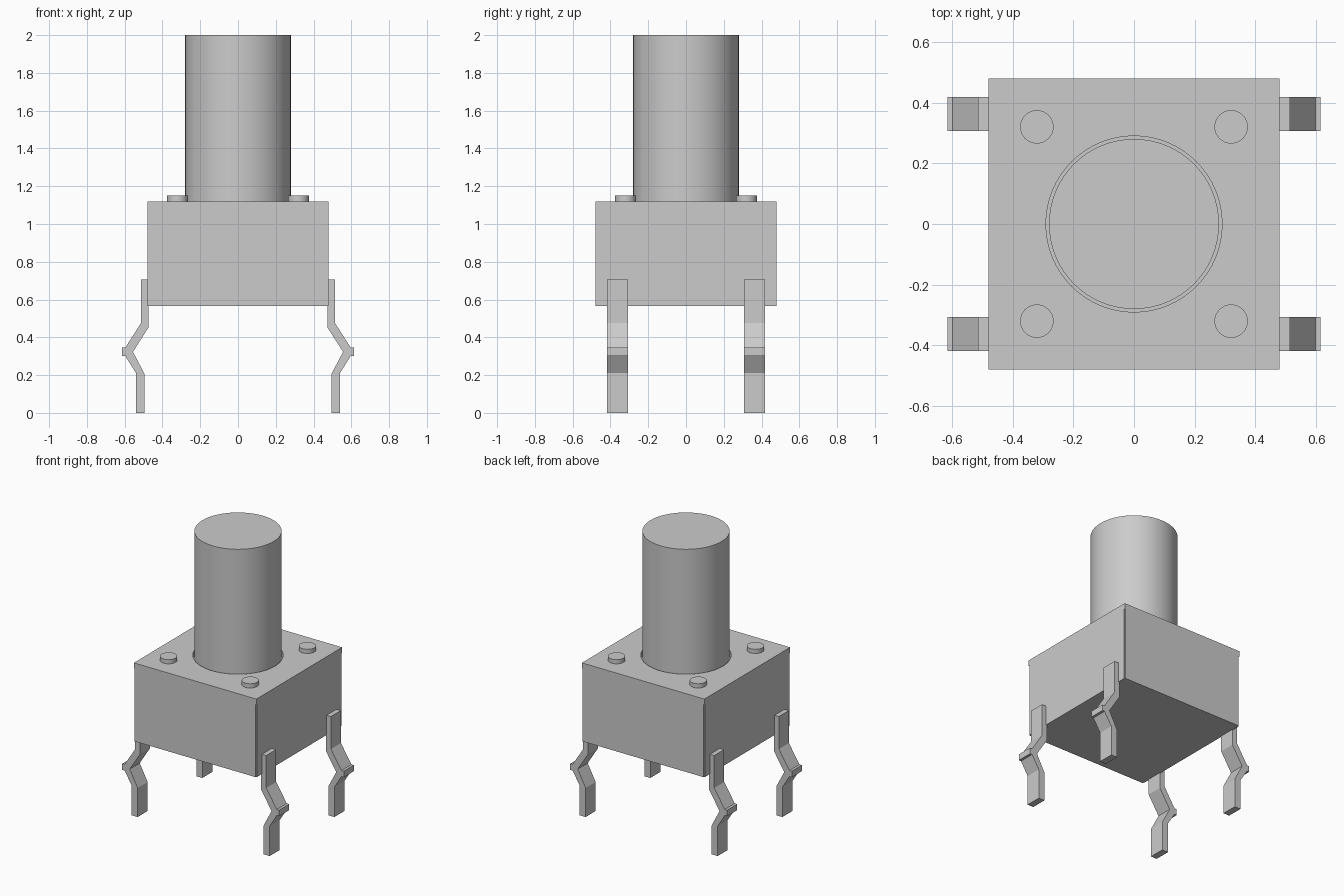
import bpy, bmesh, math

cube = bpy.data.objects.get("Cube")
if cube:
    bpy.data.objects.remove(cube, do_unlink=True)

grey = bpy.data.materials.new("light grey")
grey.use_nodes = True
colour = (0.6, 0.6, 0.6, 1)
grey.diffuse_color = colour
grey.node_tree.nodes["Principled BSDF"].inputs["Base Color"].default_value = colour


def prism(name, points, depth):
    """Extrude a closed outline of 3D points along the depth vector."""
    bm = bmesh.new()
    face = bm.faces.new([bm.verts.new(p) for p in points])
    new = bmesh.ops.extrude_face_region(bm, geom=[face])["geom"]
    bmesh.ops.translate(bm, vec=depth, verts=[v for v in new if isinstance(v, bmesh.types.BMVert)])
    bmesh.ops.recalc_face_normals(bm, faces=bm.faces)
    mesh = bpy.data.meshes.new(name)
    bm.to_mesh(mesh)
    bm.free()
    mesh.materials.append(grey)
    obj = bpy.data.objects.new(name, mesh)
    bpy.context.collection.objects.link(obj)
    return obj


def activate(obj):
    bpy.ops.object.select_all(action="DESELECT")
    obj.select_set(True)
    bpy.context.view_layer.objects.active = obj


def cylinder(name, x, y, radius, low, high, sides):
    ring = [(x + radius * math.cos(math.tau * i / sides),
             y + radius * math.sin(math.tau * i / sides), low) for i in range(sides)]
    obj = prism(name, ring, (0, 0, high - low))
    activate(obj)
    bpy.ops.object.shade_smooth_by_angle(angle=math.radians(30))
    return obj


# Housing, with a fine notch down each corner where the side panels meet
half, notch = 0.48, 0.006
inner = half - notch
outline = []
for sx, sy in ((1, 1), (-1, 1), (-1, -1), (1, -1)):
    corner = [(sx * half, sy * inner), (sx * inner, sy * inner), (sx * inner, sy * half)]
    outline += corner if sx * sy > 0 else corner[::-1]
prism("housing", [(x, y, 0.565) for x, y in outline], (0, 0, 0.515))

# Cover plate with a round opening for the button
cover = prism("cover_plate", [(-half, -half, 1.08), (half, -half, 1.08),
                              (half, half, 1.08), (-half, half, 1.08)], (0, 0, 0.04))
cutter = cylinder("opening_cutter", 0, 0, 0.29, 1, 1.2, 64)
cutter.hide_render = True
cut = cover.modifiers.new("opening", "BOOLEAN")
cut.object = cutter
cut.solver = "EXACT"
activate(cover)
bpy.ops.object.modifier_apply(modifier=cut.name)
bpy.data.objects.remove(cutter, do_unlink=True)

# Tall button
cylinder("button", 0, 0, 0.28, 1.08, 2, 64)

# Bent leg profile in x and z
leg = [(0.474, 0.705), (0.514, 0.705), (0.514, 0.475), (0.597, 0.345), (0.615, 0.345),
       (0.615, 0.302), (0.597, 0.302), (0.541, 0.212), (0.541, 0), (0.494, 0),
       (0.494, 0.205), (0.556, 0.323), (0.474, 0.452)]

# Rivets and legs at the four corners
for sx, side in ((1, "left"), (-1, "right")):
    for sy, end in ((1, "back"), (-1, "front")):
        cylinder(f"rivet_{end}_{side}", sx * 0.32, sy * 0.32, 0.055, 1.11, 1.15, 32)
        prism(f"leg_{end}_{side}", [(sx * x, sy * 0.306, z) for x, z in leg], (0, sy * 0.112, 0))
